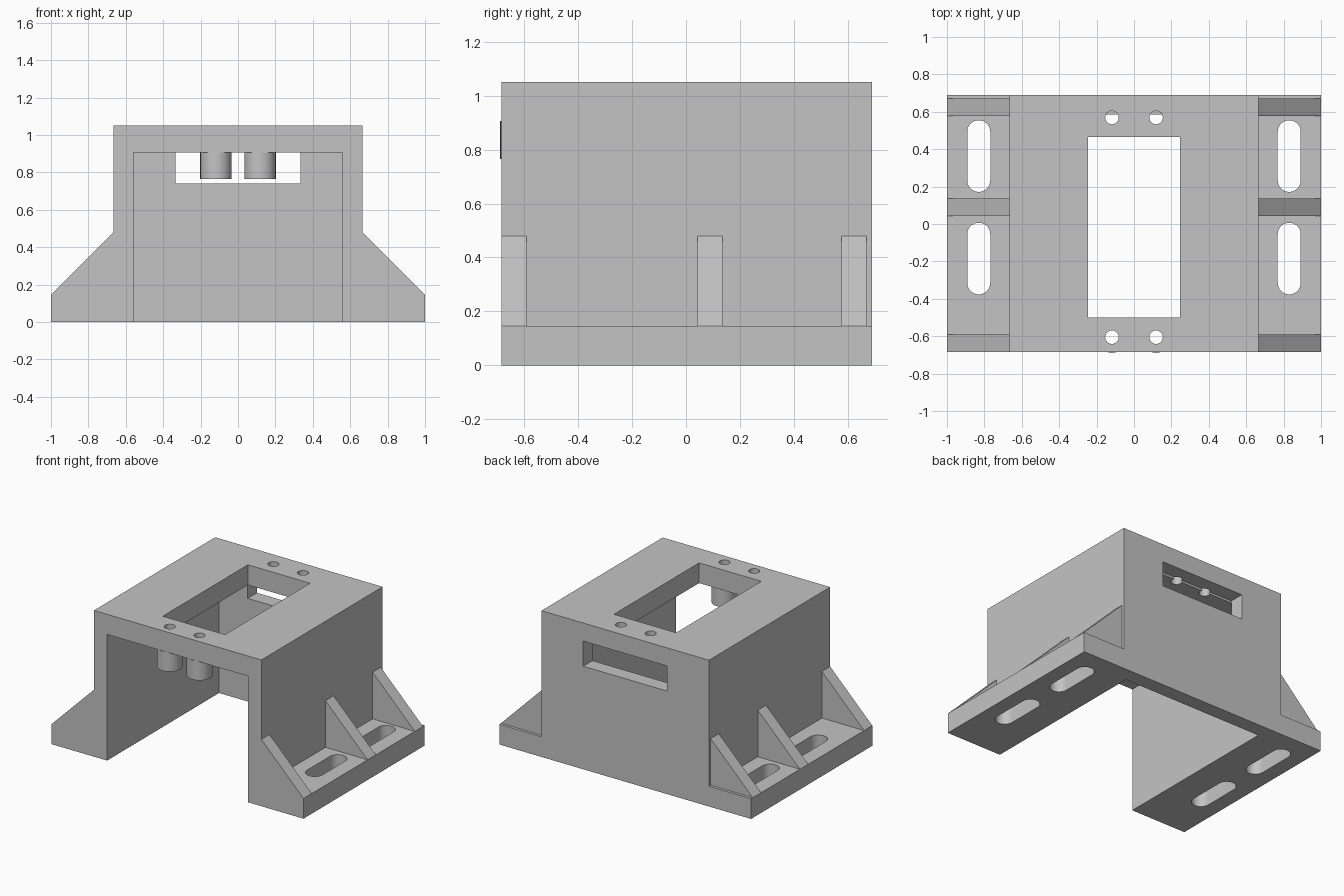
import bpy
import bmesh
import math

old = bpy.data.objects.get("Cube")
if old:
    bpy.data.objects.remove(old, do_unlink=True)

grey = bpy.data.materials.new("plain grey")
grey.use_nodes = True
colour = (0.55, 0.55, 0.55, 1)
grey.diffuse_color = colour
for node in grey.node_tree.nodes:
    if node.type == 'BSDF_PRINCIPLED':
        node.inputs["Base Color"].default_value = colour

FRONT, BACK = -0.685, 0.69
FLANGE, RIB_TOP, TOP = 0.145, 0.48, 1.05
HALF, INNER, CEILING = 0.665, 0.56, 0.905
MID = -0.018


def prism(name, outline, axis, low, high):
    """Extrude a flat outline along y or z."""
    bm = bmesh.new()
    place = (lambda a, b: (a, low, b)) if axis == 'y' else (lambda a, b: (a, b, low))
    face = bm.faces.new([bm.verts.new(place(a, b)) for a, b in outline])
    moved = bmesh.ops.extrude_face_region(bm, geom=[face])["geom"]
    verts = [v for v in moved if isinstance(v, bmesh.types.BMVert)]
    d = high - low
    bmesh.ops.translate(bm, verts=verts, vec=(0, d, 0) if axis == 'y' else (0, 0, d))
    bmesh.ops.recalc_face_normals(bm, faces=bm.faces)
    mesh = bpy.data.meshes.new(name)
    bm.to_mesh(mesh)
    bm.free()
    mesh.materials.append(grey)
    obj = bpy.data.objects.new(name, mesh)
    bpy.context.collection.objects.link(obj)
    return obj


def rect(x0, x1, y0, y1):
    return [(x0, y0), (x1, y0), (x1, y1), (x0, y1)]


def stadium(x, y, r, half=0.0, n=16):
    """Circle, or a slot stretched along y."""
    pts = []
    for end in (0, 1):
        cy = y + (half if end == 0 else -half)
        for i in range(n + (1 if half else 0)):
            t = math.pi * (end + i / n)
            pts.append((x + r * math.cos(t), cy + r * math.sin(t)))
    return pts


def cut(obj, cutters):
    for c in cutters:
        mod = obj.modifiers.new("cut", 'BOOLEAN')
        mod.operation, mod.solver, mod.object = 'DIFFERENCE', 'EXACT', c
    bpy.context.view_layer.update()
    deps = bpy.context.evaluated_depsgraph_get()
    mesh = bpy.data.meshes.new_from_object(obj.evaluated_get(deps))
    obj.modifiers.clear()
    obj.data = mesh


# Housing with side flanges
half_outline = [(1, 0), (1, FLANGE), (HALF, FLANGE), (HALF, TOP)]
outline = half_outline + [(-x, z) for x, z in reversed(half_outline)]
housing = prism("housing", outline, 'y', FRONT, BACK)

# Openings: cavity, rear window, top opening
openings = [
    prism("cavity_cutter", rect(-INNER, INNER, -0.3, CEILING), 'y', -1, 0.585),
    prism("window_cutter", rect(-0.333, 0.333, 0.74, 0.92), 'y', 0.584, 1),
    prism("top_cutter", rect(-0.247, 0.247, MID - 0.483, MID + 0.483), 'z', 0.8, 1.3),
]

# Mounting slots in the flanges
for x in (-0.83, 0.83):
    for y in (0.363, -0.185):
        openings.append(prism("slot_cutter", stadium(x, y, 0.0615, 0.13), 'z', -0.2, 0.3))

# Screw holes and the bosses under the front pair
bosses, front_holes = [], []
for x in (-0.118, 0.118):
    for y in (MID - 0.587, MID + 0.587):
        hole = prism("hole_cutter", stadium(x, y, 0.036), 'z', 0.745, 1.3)
        openings.append(hole)
        if y < 0:
            front_holes.append(hole)
            side = "left" if x > 0 else "right"
            bosses.append(prism("screw_boss_" + side, stadium(x, y, 0.084),
                                'z', 0.765, CEILING))

cut(housing, openings)
for boss, hole in zip(bosses, front_holes):
    cut(boss, [hole])
for c in openings:
    bpy.data.objects.remove(c, do_unlink=True)

# Triangular ribs on both flanges
ribs = []
for side, s in (("left", 1), ("right", -1)):
    for place, y in (("front", FRONT), ("middle", 0.042), ("back", 0.577)):
        tri = [(s * HALF, FLANGE), (s, FLANGE), (s * HALF, RIB_TOP)]
        ribs.append(prism(f"{place}_rib_{side}", tri, 'y', y, y + 0.093))

# Smooth the round walls, keep edges sharp
bpy.ops.object.select_all(action='DESELECT')
for obj in [housing] + bosses + ribs:
    obj.select_set(True)
bpy.context.view_layer.objects.active = housing
bpy.ops.object.shade_smooth_by_angle(angle=math.radians(30))
